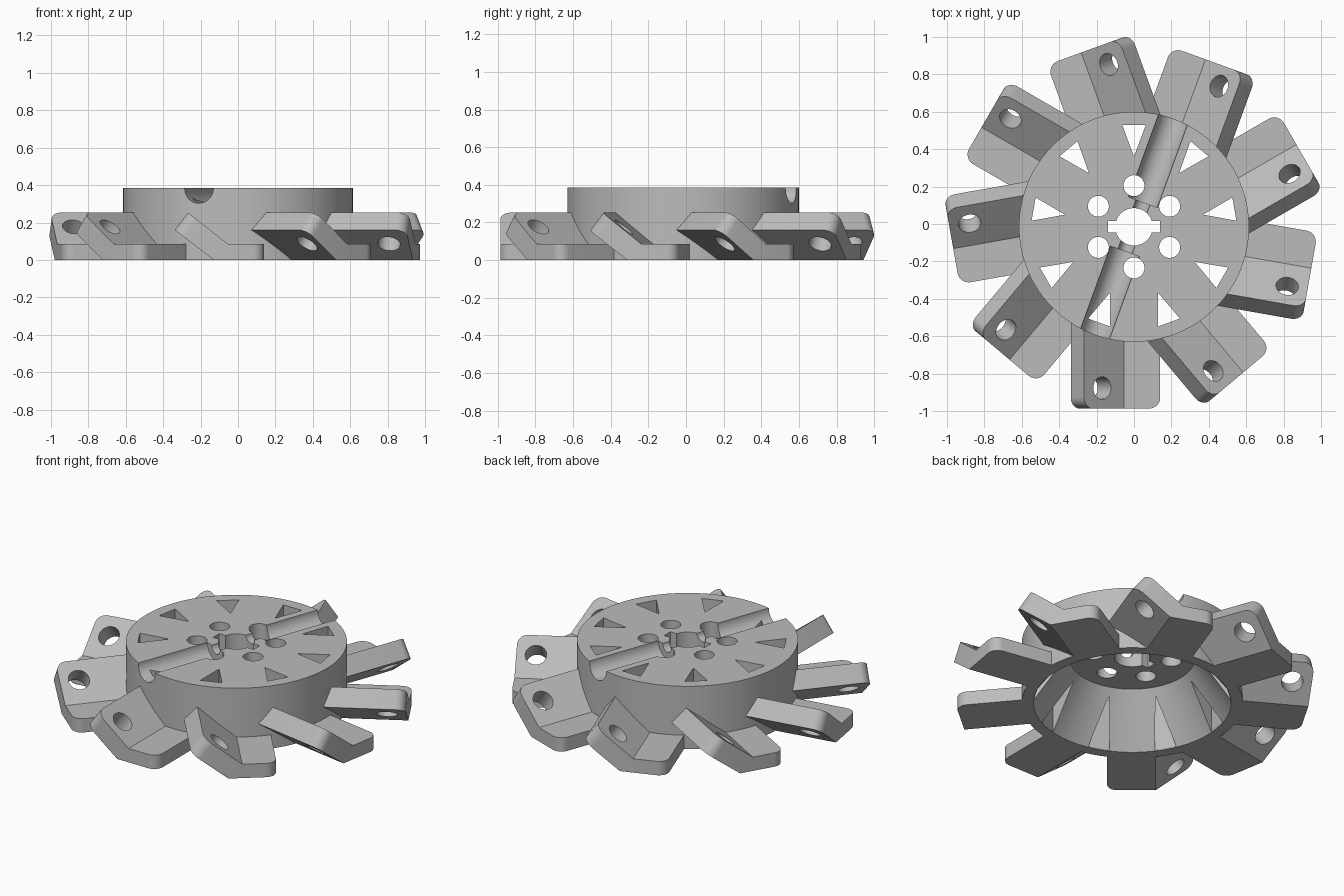
import bpy, bmesh, math
from mathutils import Matrix, Vector

cube = bpy.data.objects.get("Cube")
if cube:
    bpy.data.objects.remove(cube)

CENTRE = Vector((0, -0.015, 0))
HUB_R, HUB_H = 0.615, 0.385
VANES = 9

grey = bpy.data.materials.new("plain grey")
grey.use_nodes = True
grey.diffuse_color = (0.5, 0.5, 0.5, 1)
grey.node_tree.nodes["Principled BSDF"].inputs["Base Color"].default_value = (0.5, 0.5, 0.5, 1)


def add_object(name, bm):
    bmesh.ops.recalc_face_normals(bm, faces=bm.faces)
    mesh = bpy.data.meshes.new(name)
    bm.to_mesh(mesh)
    bm.free()
    mesh.materials.append(grey)
    obj = bpy.data.objects.new(name, mesh)
    bpy.context.collection.objects.link(obj)
    return obj


def cone(bm, r1, r2, start, end, sides=64):
    """Cylinder or cone frustum running from start to end."""
    start, end = Vector(start), Vector(end)
    axis = end - start
    turn = axis.to_track_quat('Z', 'Y').to_matrix().to_4x4()
    bmesh.ops.create_cone(bm, cap_ends=True, segments=sides, radius1=r1, radius2=r2,
                          depth=axis.length, matrix=Matrix.Translation((start + end) / 2) @ turn)


def prism(bm, points, offset):
    """Extrude a closed flat outline along offset."""
    face = bm.faces.new([bm.verts.new(p) for p in points])
    out = bmesh.ops.extrude_face_region(bm, geom=[face])
    verts = [v for v in out["geom"] if isinstance(v, bmesh.types.BMVert)]
    bmesh.ops.translate(bm, verts=verts, vec=offset)


def cut(obj, build):
    """Subtract the solid made by build(bm) from obj."""
    bm = bmesh.new()
    build(bm)
    cutter = add_object("cutter", bm)
    cutter.hide_render = True
    mod = obj.modifiers.new("cut", 'BOOLEAN')
    mod.operation, mod.solver, mod.object = 'DIFFERENCE', 'EXACT', cutter
    bpy.context.view_layer.objects.active = obj
    bpy.ops.object.modifier_apply(modifier=mod.name)
    bpy.data.objects.remove(cutter)


def polar(r, angle, z=0.0):
    return Vector((r * math.cos(angle), r * math.sin(angle), z))


def finish(obj):
    bpy.ops.object.select_all(action='DESELECT')
    obj.select_set(True)
    bpy.context.view_layer.objects.active = obj
    bpy.ops.object.shade_smooth_by_angle(angle=math.radians(30))


# Hub: drum with a conical hollow below
bm = bmesh.new()
cone(bm, HUB_R, HUB_R, (0, 0, 0), (0, 0, HUB_H), 128)
hub = add_object("hub", bm)
cut(hub, lambda b: cone(b, 0.557, 0.35, (0, 0, -0.01), (0, 0, 0.29), 128))

# Shaft hole with a keyway
cut(hub, lambda b: cone(b, 0.1, 0.1, (0, 0, 0.1), (0, 0, 0.5)))
cut(hub, lambda b: prism(b, [(x, y, 0.1) for x, y in
                             ((-0.138, -0.03), (0.138, -0.03), (0.138, 0.03), (-0.138, 0.03))],
                         (0, 0, 0.4)))

# Ring of six bolt holes
for k in range(6):
    p = polar(0.22, math.radians(90 + 60 * k))
    cut(hub, lambda b: cone(b, 0.056, 0.056, p + Vector((0, 0, 0.1)), p + Vector((0, 0, 0.5)), 48))

# Triangular windows through the deck and cone
for k in range(VANES):
    a = math.radians(90) + k * math.tau / VANES
    side = polar(0.063, a + math.pi / 2)
    low = Vector((0, 0, -0.1))
    tri = [polar(0.375, a) + low, polar(0.545, a) + side + low, polar(0.545, a) - side + low]
    cut(hub, lambda b: prism(b, tri, (0, 0, 0.6)))

# Half-round rod grooves across the deck, narrowing near the shaft
for a in (math.radians(70), math.radians(250)):
    cut(hub, lambda b: cone(b, 0.082, 0.082, polar(0.14, a, HUB_H), polar(0.8, a, HUB_H)))
    cut(hub, lambda b: cone(b, 0.04, 0.04, polar(0.05, a, HUB_H), polar(0.2, a, HUB_H), 48))
hub.location = CENTRE
finish(hub)

# Vane: bent plate with rounded outer corners and a hole in the raised flap
profile = [(-0.13, 0), (0.14, 0), (0.14, 0.085), (-0.053, 0.085), (-0.267, 0.253), (-0.338, 0.16)]
OUTER = -0.972
bm = bmesh.new()
prism(bm, [(x, OUTER, z) for x, z in profile], (0, 0.622, 0))
corners = []
for e in bm.edges:
    a, b = (v.co for v in e.verts)
    at_end = max(a.y, b.y) < OUTER + 0.001
    flat_side = min(a.x, b.x) > 0.13
    flap_tip = max(a.x, b.x) < -0.2
    if at_end and (flat_side or flap_tip):
        corners.append(e)
bmesh.ops.bevel(bm, geom=corners, offset=0.06, segments=8, profile=0.5, affect='EDGES')
vane = add_object("vane_1", bm)
mid, normal = Vector((-0.17, -0.862, 0.177)), Vector((0.617, 0, 0.787))
cut(vane, lambda b: cone(b, 0.06, 0.06, mid - normal * 0.25, mid + normal * 0.25, 48))
cut(vane, lambda b: cone(b, HUB_R - 0.002, HUB_R - 0.002, (0, 0, -0.1), (0, 0, 0.5), 128))
vane.location = CENTRE
finish(vane)

# Remaining vanes around the hub
for k in range(1, VANES):
    copy = vane.copy()
    copy.name = f"vane_{k + 1}"
    copy.rotation_euler.z = k * math.tau / VANES
    bpy.context.collection.objects.link(copy)
